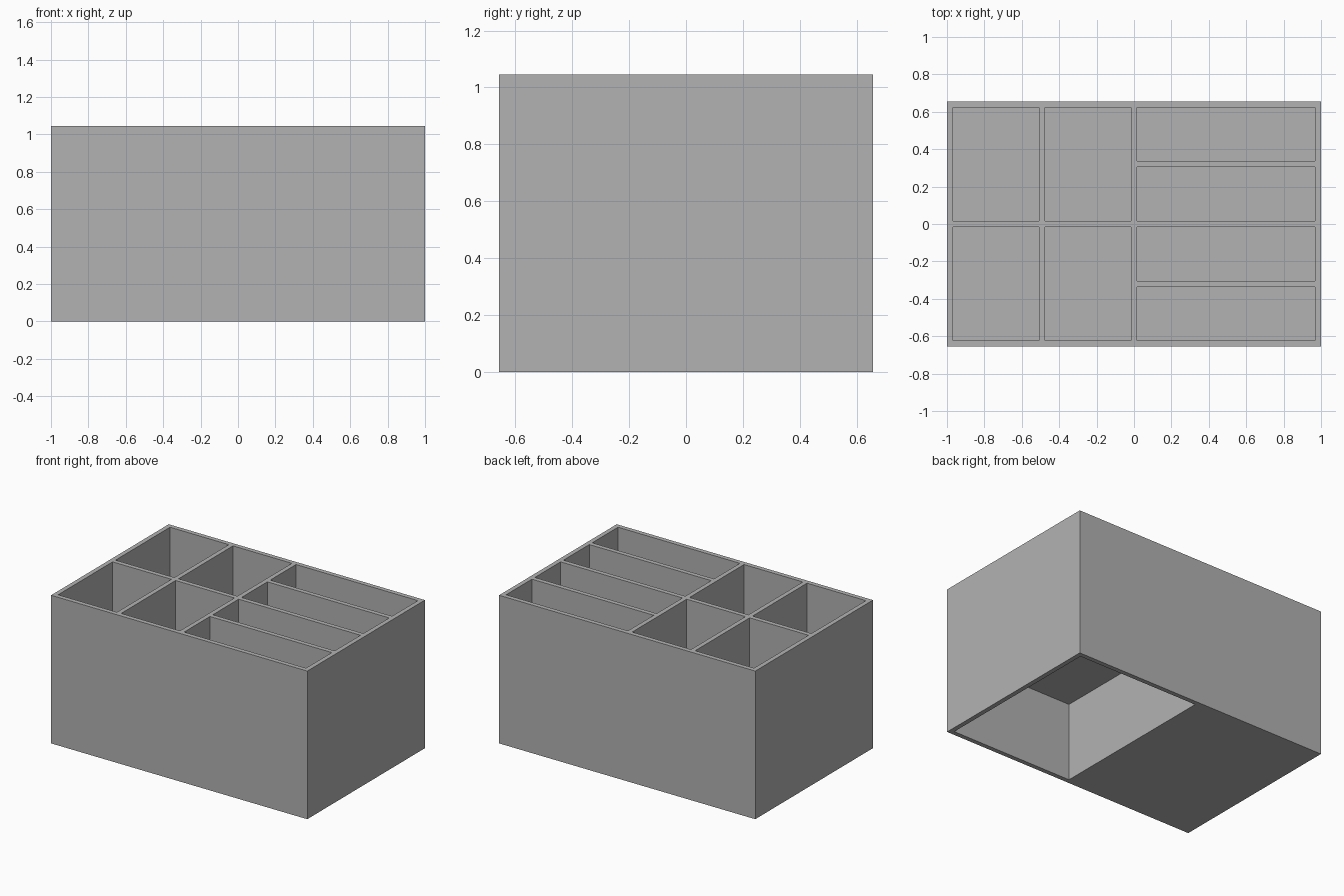
import bpy
import bmesh
from mathutils import Matrix, Vector

cube = bpy.data.objects.get("Cube")
if cube:
    bpy.data.objects.remove(cube, do_unlink=True)

# Overall sizes
HALF_X, HALF_Y, HEIGHT = 1.0, 0.656, 1.045
WALL = 0.0325
RECESS_TOP = 0.552                    # ceiling of the hollow under the slots
OVER = 0.1                            # how far cutters reach past the body
IN_X, IN_Y = HALF_X - WALL, HALF_Y - WALL

grey = bpy.data.materials.new("plain grey")
grey.use_nodes = True
grey.diffuse_color = (0.448, 0.448, 0.448, 1)
grey.node_tree.nodes["Principled BSDF"].inputs["Base Color"].default_value = grey.diffuse_color


def add_box(bm, x, y, z):
    """Add a box spanning the (low, high) pairs x, y and z."""
    low, high = (Vector(p) for p in zip(x, y, z))
    matrix = Matrix.Translation((low + high) / 2) @ Matrix.Diagonal((*(high - low), 1))
    bmesh.ops.create_cube(bm, size=1, matrix=matrix)


def make_object(name, bm):
    mesh = bpy.data.meshes.new(name)
    bm.to_mesh(mesh)
    bm.free()
    mesh.materials.append(grey)
    obj = bpy.data.objects.new(name, mesh)
    bpy.context.collection.objects.link(obj)
    return obj


def split(low, high, count):
    """Divide a span into equal cells with a wall between neighbours."""
    size = (high - low - WALL * (count - 1)) / count
    return [(low + i * (size + WALL), low + i * (size + WALL) + size) for i in range(count)]


# Solid outer body
body = bmesh.new()
add_box(body, (-HALF_X, HALF_X), (-HALF_Y, HALF_Y), (0, HEIGHT))
organizer = make_object("organizer_box", body)

pockets = bmesh.new()
left_half, right_half = split(-IN_X, IN_X, 2)

# Four deep square compartments
for x in split(*left_half, 2):
    for y in split(-IN_Y, IN_Y, 2):
        add_box(pockets, x, y, (WALL, HEIGHT + OVER))

# Four long shallow slots
for y in split(-IN_Y, IN_Y, 4):
    add_box(pockets, right_half, y, (RECESS_TOP + WALL, HEIGHT + OVER))

# Hollow under the slots, open at the bottom
add_box(pockets, right_half, (-IN_Y, IN_Y), (-OVER, RECESS_TOP))
cutter = make_object("pocket_cutter", pockets)
cutter.hide_render = True

# Cut the pockets and keep only the finished body
cut = organizer.modifiers.new("pockets", "BOOLEAN")
cut.operation = "DIFFERENCE"
cut.solver = "EXACT"
cut.object = cutter
bpy.context.view_layer.update()
depsgraph = bpy.context.evaluated_depsgraph_get()
finished = bpy.data.meshes.new_from_object(organizer.evaluated_get(depsgraph))
organizer.modifiers.clear()
organizer.data = finished
bpy.data.objects.remove(cutter, do_unlink=True)
